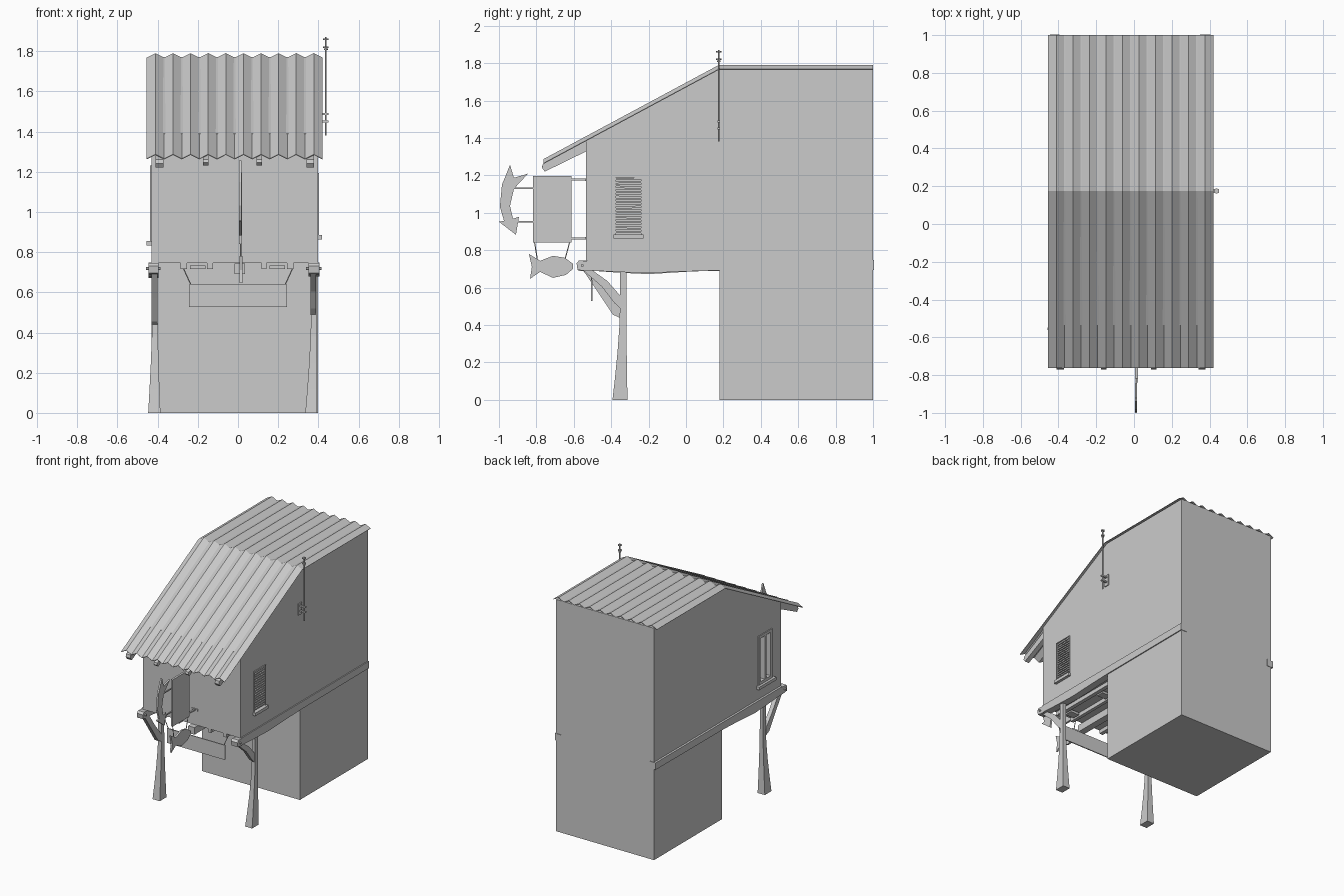
import bpy, bmesh, math, random
from mathutils import Vector

random.seed(4)


def mesh_obj(name, bm):
    bmesh.ops.recalc_face_normals(bm, faces=bm.faces)
    me = bpy.data.meshes.new(name)
    bm.to_mesh(me)
    bm.free()
    ob = bpy.data.objects.new(name, me)
    bpy.context.collection.objects.link(ob)
    return ob


def box(name, x, y, z, tilt=0):
    """Box from (min, max) ranges, optionally tilted about its own x axis."""
    c = Vector((sum(x) / 2, sum(y) / 2, sum(z) / 2))
    bm = bmesh.new()
    bmesh.ops.create_cube(bm, size=1)
    bmesh.ops.scale(bm, vec=(x[1] - x[0], y[1] - y[0], z[1] - z[0]), verts=bm.verts)
    ob = mesh_obj(name, bm)
    ob.location = c
    ob.rotation_euler.x = tilt
    return ob


def side_profile(name, pts, x):
    """Outline in (y, z) extruded between two x values."""
    bm = bmesh.new()
    f = bm.faces.new([bm.verts.new((x[0], *p)) for p in pts])
    new = bmesh.ops.extrude_face_region(bm, geom=[f])["geom"]
    bmesh.ops.translate(bm, vec=(x[1] - x[0], 0, 0),
                        verts=[v for v in new if isinstance(v, bmesh.types.BMVert)])
    return mesh_obj(name, bm)


def rod(name, a, b, r, sides=6):
    a, b = Vector(a), Vector(b)
    bm = bmesh.new()
    bmesh.ops.create_cone(bm, cap_ends=True, segments=sides, radius1=r, radius2=r, depth=(b - a).length)
    ob = mesh_obj(name, bm)
    ob.location = (a + b) / 2
    ob.rotation_mode = 'QUATERNION'
    ob.rotation_quaternion = (b - a).to_track_quat('Z', 'Y')
    return ob


def cut(target, cutter):
    m = target.modifiers.new("opening", 'BOOLEAN')
    m.operation, m.object, m.solver = 'DIFFERENCE', cutter, 'EXACT'
    bpy.context.view_layer.objects.active = target
    bpy.ops.object.modifier_apply(modifier=m.name)
    bpy.data.objects.remove(cutter)


# House body: ground floor at the back, overhanging upper floor
body = side_profile("house_body", [(1, 0), (1, 1.77), (0.175, 1.77), (-0.535, 1.39),
                    (-0.535, 0.745), (0.18, 0.745), (0.18, 0)], (-0.43, 0.397))
cut(body, box("cutter_right", (0.37, 0.5), (-0.38, -0.235), (0.885, 1.195)))
cut(body, box("cutter_left", (-0.5, -0.40), (-0.42, -0.255), (0.855, 1.23)))

# Corrugated roof sheet
bm = bmesh.new()
rows = []
for y, z in ((-0.762, 1.265), (0.175, 1.768), (1.0, 1.768)):
    rows.append([bm.verts.new((-0.455 + i * 0.0438, y, z + 0.022 * (i % 2))) for i in range(21)])
for r0, r1 in zip(rows, rows[1:]):
    for i in range(20):
        bm.faces.new((r0[i], r0[i + 1], r1[i + 1], r1[i]))
roof = mesh_obj("corrugated_roof", bm)
roof.modifiers.new("thickness", 'SOLIDIFY').thickness = 0.004

# Rafter ends under the eave
for x, w, d in ((-0.39, 0.02, 0), (-0.16, 0.014, 0.012), (0.105, 0.014, 0.012), (0.36, 0.018, 0)):
    side_profile("rafter", [(-0.765, 1.262), (-0.77, 1.24 + d / 2), (-0.755, 1.22 + d), (-0.53, 1.33),
                 (-0.53, 1.385)], (x - w, x + w))

# Sagging side beams with bolts
for x0, x1, sag in ((-0.446, -0.395, 0.018), (0.35, 0.405, 0.012)):
    low = [(-0.53, 0.692), (-0.35, 0.69 - sag * 0.6), (-0.2, 0.69 - sag), (0.0, 0.69 - sag * 0.3), (0.18, 0.692)]
    side_profile("side_beam", [(1.004, 0.748), (-0.53, 0.748)] + low + [(1.004, 0.695)], (x0, x1))
    side_profile("beam_end", [(-0.53, 0.742), (-0.57, 0.745), (-0.585, 0.73), (-0.58, 0.695), (-0.53, 0.688)],
                 (x0, x1))
    rod("beam_bolt", (x0 - 0.012, -0.555, 0.718), (x1 + 0.01, -0.555, 0.718), 0.008)

# Floor joists
for x, w in ((-0.27, 0.015), (-0.14, 0.015), (0.13, 0.013), (0.26, 0.015)):
    box("floor_joist", (x - w, x + w), (-0.53, 0.18), (0.715, 0.746))
box("middle_beam", (-0.018, 0.035), (-0.575, 0.18), (0.69, 0.744))
for y in (-0.45, -0.1, 0.1):
    for x in (-0.2, 0.195):
        box("cross_piece", (x - 0.038, x + 0.038), (y - 0.03, y + 0.03), (0.715, 0.733))

# Flared front posts
for side, outer, inner in ((-1, 0.447, 0.386), (1, 0.394, 0.335)):
    bm = bmesh.new()
    loops = []
    for z, k in ((0, 1), (0.12, 0.66), (0.25, 0.34), (0.38, 0.1), (0.5, 0), (0.7, 0)):
        t_out, t_in = (0.427, 0.4) if side < 0 else (0.391, 0.364)
        xo, xi = t_out + (outer - t_out) * k, t_in + (inner - t_in) * k
        y0, y1 = -0.353 - 0.04 * k, -0.319 + 0.006 * k
        loops.append([bm.verts.new((side * x, y, z)) for x, y in ((xi, y0), (xo, y0), (xo, y1), (xi, y1))])
    for a, b in zip(loops, loops[1:]):
        for i in range(4):
            bm.faces.new((a[i], a[(i + 1) % 4], b[(i + 1) % 4], b[i]))
    bm.faces.new(loops[0])
    bm.faces.new(loops[-1])
    mesh_obj("front_post", bm)

# Bent braces from posts to beams
side_profile("left_brace", [(-0.55, 0.692), (-0.47, 0.575), (-0.39, 0.455), (-0.35, 0.437), (-0.35, 0.49),
             (-0.43, 0.59), (-0.5, 0.692)], (-0.43, -0.4))
side_profile("right_brace", [(-0.55, 0.692), (-0.45, 0.605), (-0.385, 0.52), (-0.35, 0.487), (-0.35, 0.555),
             (-0.42, 0.635), (-0.5, 0.692)], (0.36, 0.387))

# Right window: tilted slats, frame and sill
for i in range(17):
    z = 0.897 + i * 0.0178
    box("window_slat", (0.378, 0.398), (-0.375, -0.24), (z - 0.005, z + 0.005), random.uniform(-0.025, 0.025))
for y in (-0.38, -0.241):
    box("right_window_frame", (0.375, 0.403), (y, y + 0.006), (0.885, 1.195))
box("right_window_frame", (0.375, 0.403), (-0.38, -0.235), (1.189, 1.195))
box("right_window_sill", (0.38, 0.418), (-0.387, -0.227), (0.862, 0.885))

# Left window: frame, mullion and sill
for y, w in ((-0.42, 0.022), (-0.347, 0.02), (-0.277, 0.022)):
    box("left_window_frame", (-0.437, -0.402), (y, y + w), (0.855, 1.23))
for z in (0.855, 1.208):
    box("left_window_rail", (-0.437, -0.402), (-0.42, -0.255), (z, z + 0.022))
box("left_window_sill", (-0.455, -0.42), (-0.44, -0.235), (0.832, 0.855))

# Hanging front board and its ropes
box("hanging_board", (-0.245, 0.245), (-0.509, -0.501), (0.528, 0.64))
for s in (-1, 1):
    rod("board_rope", (s * 0.235, -0.505, 0.638), (s * 0.275, -0.505, 0.725), 0.003, 5)

# Projecting board on wall brackets
box("projecting_board", (0.004, 0.02), (-0.817, -0.613), (0.84, 1.197))
for z in (1.177, 0.863):
    box("board_bracket", (0.006, 0.018), (-0.63, -0.53), (z - 0.005, z + 0.005))
    box("bracket_plate", (-0.014, 0.038), (-0.541, -0.533), (z - 0.007, z + 0.007))

# Curved arrow in front of the board
side_profile("curved_arrow", [(-0.941, 1.257), (-0.92, 1.187), (-0.845, 1.209), (-0.92, 1.128), (-0.941, 1.037),
             (-0.925, 0.968), (-0.893, 0.979), (-0.909, 0.882), (-1.0, 0.952), (-0.973, 0.957),
             (-0.995, 1.032), (-0.984, 1.15)], (0.004, 0.017))
for z in (1.13, 0.953):
    box("arrow_arm", (0.007, 0.015), (-0.935, -0.815), (z - 0.004, z + 0.004))

# Hanging fish
side_profile("hanging_fish", [(-0.84, 0.78), (-0.78, 0.743), (-0.711, 0.77), (-0.647, 0.759), (-0.604, 0.727),
             (-0.604, 0.70), (-0.642, 0.668), (-0.711, 0.652), (-0.78, 0.684), (-0.834, 0.647),
             (-0.824, 0.711)], (0.008, 0.022))
for a, b in (((-0.81, 0.842), (-0.795, 0.75)), ((-0.622, 0.842), (-0.645, 0.757))):
    rod("fish_rope", (0.014, *a), (0.014, *b), 0.003, 5)

# Insulator mast on the right wall
rod("mast", (0.437, 0.175, 1.38), (0.437, 0.175, 1.87), 0.004)
box("mast_plate", (0.395, 0.404), (0.155, 0.195), (1.42, 1.507))
for z in (1.45, 1.488):
    box("mast_clamp", (0.4, 0.45), (0.168, 0.182), (z - 0.005, z + 0.005))
for z, r in ((1.86, 0.014), (1.82, 0.014), (1.81, 0.01)):
    rod("insulator", (0.437, 0.175, z - 0.004), (0.437, 0.175, z + 0.004), r, 8)
